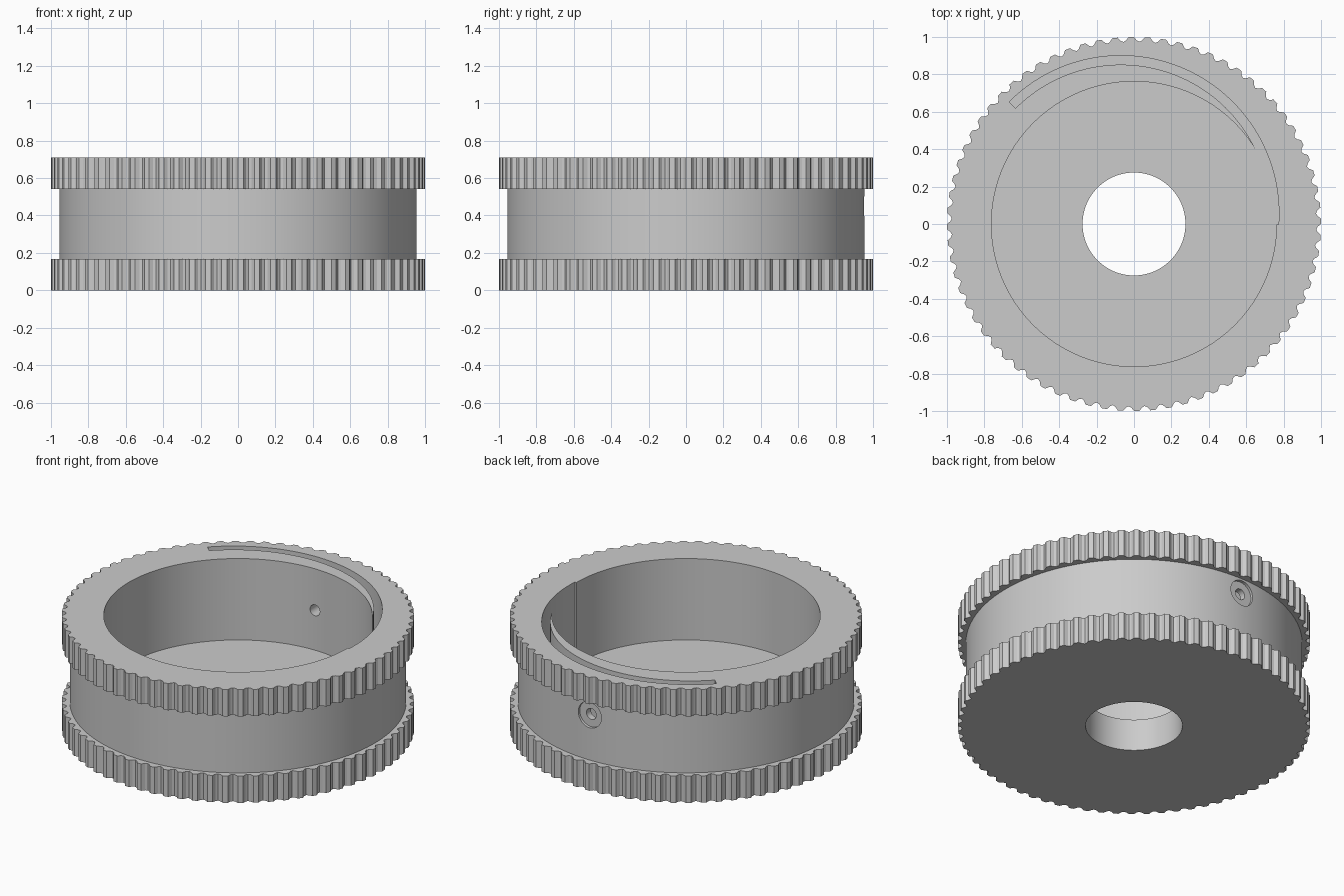
import bpy, bmesh, math
from math import cos, sin, pi, radians

cube = bpy.data.objects.get("Cube")
if cube:
    bpy.data.objects.remove(cube, do_unlink=True)

TEETH, STEPS = 72, 6
N = TEETH * STEPS
HEIGHT, FLOOR, FLANGE = 0.71, 0.2, 0.168
SCREW_Z = 0.45

grey = bpy.data.materials.new("light grey")
grey.use_nodes = True
colour = (0.6, 0.6, 0.6, 1)
grey.diffuse_color = colour
grey.node_tree.nodes["Principled BSDF"].inputs["Base Color"].default_value = colour


def finish(bm, name):
    bmesh.ops.recalc_face_normals(bm, faces=bm.faces)
    mesh = bpy.data.meshes.new(name)
    bm.to_mesh(mesh)
    bm.free()
    mesh.materials.append(grey)
    obj = bpy.data.objects.new(name, mesh)
    bpy.context.collection.objects.link(obj)
    return obj


def knurl(i):
    # flat tooth top followed by a rounded valley
    return (1.0, 1.0, 1.0, 0.982, 0.975, 0.982)[i % STEPS]


def round_at(r):
    return lambda i: r


def subtract(target, cutter):
    cutter.hide_render = True
    mod = target.modifiers.new("cut", 'BOOLEAN')
    mod.operation, mod.solver, mod.object = 'DIFFERENCE', 'EXACT', cutter
    bpy.context.view_layer.objects.active = target
    bpy.ops.object.modifier_apply(modifier=mod.name)
    bpy.data.objects.remove(cutter, do_unlink=True)


# Spool body: closed loop of rings, outside up and then inside down
rings = [(knurl, 0), (knurl, FLANGE), (round_at(0.955), FLANGE),
         (round_at(0.955), HEIGHT - FLANGE), (knurl, HEIGHT - FLANGE),
         (knurl, HEIGHT), (round_at(0.762), HEIGHT), (round_at(0.762), FLOOR),
         (round_at(0.275), FLOOR), (round_at(0.275), 0)]
bm = bmesh.new()
loops = []
for radius, z in rings:
    loops.append([bm.verts.new((radius(i) * cos(2 * pi * i / N),
                                radius(i) * sin(2 * pi * i / N), z)) for i in range(N)])
for k, low in enumerate(loops):
    high = loops[(k + 1) % len(loops)]
    for i in range(N):
        j = (i + 1) % N
        bm.faces.new((low[i], low[j], high[j], high[i]))
body = finish(bm, "knurled_spool")

# Curved slot that runs out of the cavity into the wall
bm = bmesh.new()
arc = [radians(-4 + 139 * t / 90) for t in range(91)]
path = [(0.845, a) for a in arc] + [(0.797, a) for a in reversed(arc)]
base = bm.faces.new([bm.verts.new((-0.07 + r * cos(a), 0.055 + r * sin(a), FLOOR + 0.002))
                     for r, a in path])
top = bmesh.ops.extrude_face_region(bm, geom=[base])
bmesh.ops.translate(bm, vec=(0, 0, 1),
                    verts=[v for v in top["geom"] if isinstance(v, bmesh.types.BMVert)])
subtract(body, finish(bm, "slot_cutter"))

# Screw hole through the back wall, with a shallow counterbore
for r, y0, y1 in ((0.034, 0.6, 1.1), (0.08, 0.937, 1.1)):
    bpy.ops.mesh.primitive_cylinder_add(vertices=48, radius=r, depth=y1 - y0,
                                        location=(0, (y0 + y1) / 2, SCREW_Z),
                                        rotation=(pi / 2, 0, 0))
    subtract(body, bpy.context.object)

# Smooth round walls with crisp teeth and rims
bpy.ops.object.select_all(action='DESELECT')
body.select_set(True)
bpy.context.view_layer.objects.active = body
bpy.ops.object.shade_smooth_by_angle(angle=radians(20))
